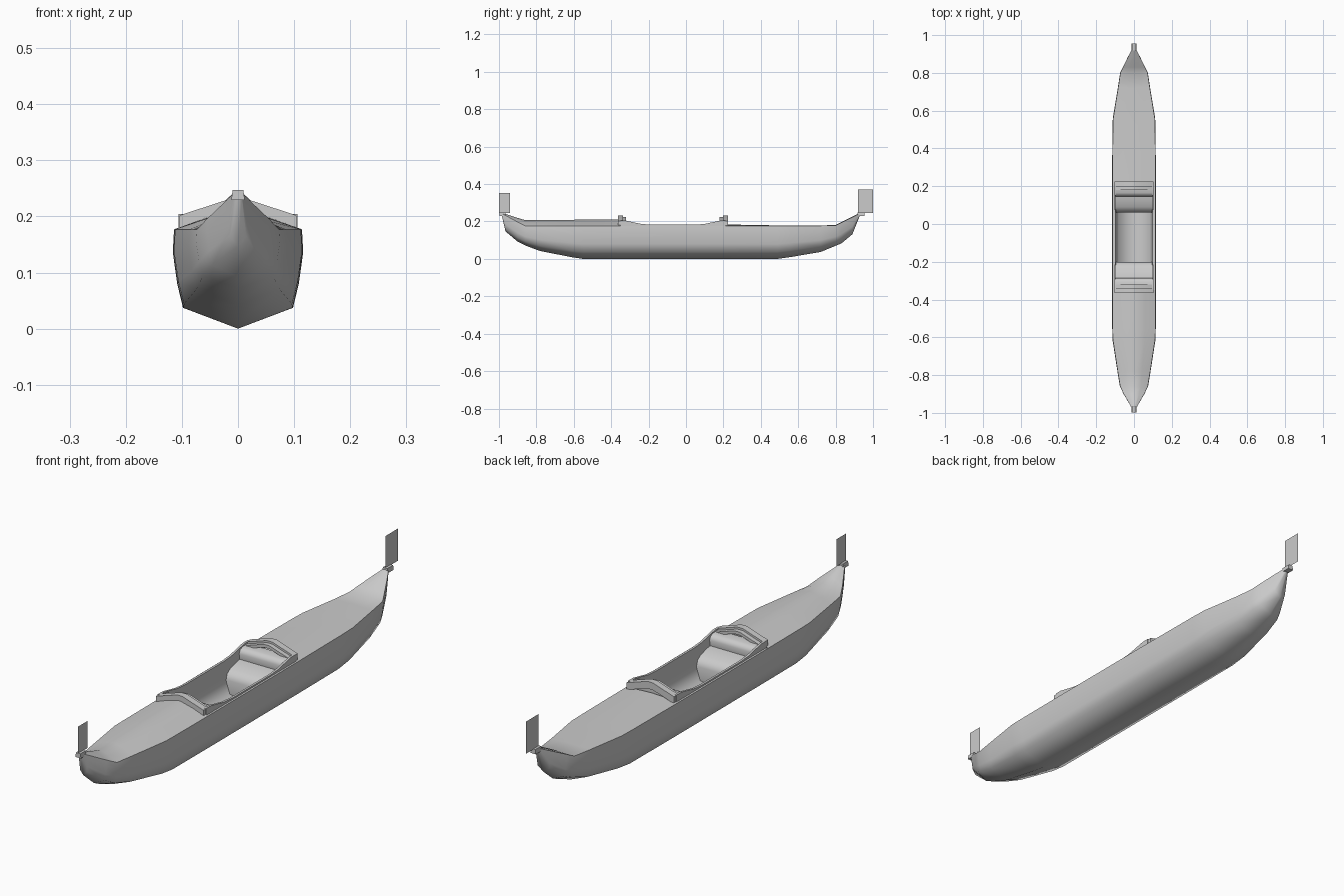
import bpy
import bmesh
from math import radians
from mathutils import Vector

cube = bpy.data.objects.get("Cube")
if cube:
    bpy.data.objects.remove(cube, do_unlink=True)

grey = bpy.data.materials.new("plain_grey")
grey.use_nodes = True
colour = (0.6, 0.6, 0.6, 1)
grey.diffuse_color = colour
grey.node_tree.nodes["Principled BSDF"].inputs["Base Color"].default_value = colour


def loft(name, rows, closed=False, sharp=40):
    """Skin a list of equal-length point rows; closed rows also get end caps."""
    bm = bmesh.new()
    grid = [[bm.verts.new(Vector(point)) for point in row] for row in rows]
    count = len(rows[0])
    for a, b in zip(grid, grid[1:]):
        for j in range(count if closed else count - 1):
            k = (j + 1) % count
            bm.faces.new((a[j], a[k], b[k], b[j]))
    if closed:
        bm.faces.new(grid[0])
        bm.faces.new(grid[-1])
        bmesh.ops.recalc_face_normals(bm, faces=bm.faces)
    mesh = bpy.data.meshes.new(name)
    bm.to_mesh(mesh)
    bm.free()
    mesh.materials.append(grey)
    mesh.shade_smooth()
    mesh.set_sharp_from_angle(angle=radians(sharp))
    obj = bpy.data.objects.new(name, mesh)
    bpy.context.collection.objects.link(obj)
    return obj


# Stations along the boat: y, half width, gunwale height, keel height, deck centre height
stations = [
    (-.985, .008, .245, .235, .25),
    (-.965, .017, .235, .15, .243),
    (-.9, .054, .2, .095, .222),
    (-.86, .073, .18, .075, .21),
    (-.78, .086, .18, .045, .21),
    (-.61, .112, .18, .012, .212),
    (-.55, .113, .18, .003, .213),
    (-.35, .114, .18, .003, .215),
    (.21, .114, .18, .003, .187),
    (.49, .112, .18, .003, .182),
    (.56, .11, .18, .013, .182),
    (.72, .084, .18, .04, .182),
    (.8, .072, .182, .073, .184),
    (.83, .058, .197, .085, .2),
    (.89, .029, .226, .135, .23),
    (.93, .008, .245, .235, .25),
]
cockpit_front, cockpit_back = -.35, .21
middle = -.07  # the cockpit is symmetric about this y


def hull_row(y, w, gunwale, keel, _):
    rise = gunwale - keel
    half = [(w, gunwale), (w * 1.02, keel + rise * .77),
            (w * .95, keel + rise * .45), (w * .86, keel + rise * .21)]
    section = half + [(0, keel)] + [(-x, z) for x, z in reversed(half)]
    return [(x, y, z) for x, z in section]


def deck_row(y, w, gunwale, _, centre):
    slope = gunwale + (centre - gunwale) * .6
    return [(-w, y, gunwale), (-w / 2, y, slope), (0, y, centre),
            (w / 2, y, slope), (w, y, gunwale)]


# Hull shell and the two decks
loft("hull", [hull_row(*s) for s in stations], sharp=75)
loft("front_deck", [deck_row(*s) for s in stations if s[0] <= cockpit_front])
loft("rear_deck", [deck_row(*s) for s in stations if s[0] >= cockpit_back])

# Cockpit liner with a shallow V floor
liner = [(-.1, .18), (-.094, .1), (-.082, .055), (0, .04),
         (.082, .055), (.094, .1), (.1, .18)]
loft("cockpit_liner", [[(x, y, z) for x, z in liner]
                       for y in (cockpit_front, cockpit_back)], sharp=70)

# Side decks and the raised rails beside the cockpit
rail_heights = [(-.28, .207), (-.25, .207), (-.17, .19), (-.12, .186),
                (.12, .186), (.17, .19), (.25, .207), (.28, .207)]
for side, sign in (("right", -1), ("left", 1)):
    edges = sorted((.099 * sign, .114 * sign))
    loft(side + "_side_deck", [[(x, y, .18) for x in edges]
                               for y in (cockpit_front, cockpit_back)])
    loft(side + "_rail", [
        [(.097 * sign, middle + u, .172), (.106 * sign, middle + u, .172),
         (.106 * sign, middle + u, top), (.097 * sign, middle + u, top)]
        for u, top in rail_heights], closed=True)

# Peaked coamings and stepped cushions, mirrored at both cockpit ends
cushion = [(.27, .2), (.235, .2), (.222, .193), (.216, .18), (.219, .157),
           (.2, .154), (.16, .143), (.14, .13), (.131, .11), (.137, .045), (.27, .045)]


def coaming(name, near, far, lift, drop):
    section = [(-.104, .205), (-.012, .235), (.012, .235), (.104, .205)]
    ring = [(x, z + lift) for x, z in section]
    ring += [(x, z - drop) for x, z in reversed(section)]
    loft(name, [[(x, y, z) for x, z in ring] for y in (near, far)], closed=True)


for end, sign in (("front", -1), ("rear", 1)):
    coaming(end + "_coaming", middle + sign * .268, middle + sign * .294, 0, .028)
    coaming(end + "_coaming_lip", middle + sign * .25, middle + sign * .27, -.008, .02)
    loft(end + "_cushion", [[(x, middle + sign * u, z) for u, z in cushion]
                            for x in (-.097, .097)], closed=True, sharp=50)

# Grab handles and upright flags at the tips
for end, y0, y1, flag0, flag1, top in (("bow", -.998, -.965, -1, -.94, .355),
                                       ("stern", .918, .955, .92, 1, .375)):
    loft(end + "_handle", [[(-w, y, .232), (w, y, .232),
                            (w * .8, y, .25), (-w * .8, y, .25)]
                           for y, w in ((y0, .012), (y1, .012))], closed=True)
    loft(end + "_flag", [[(0, flag0, z), (0, flag1, z)] for z in (.248, top)])

# Rest the keel on the ground
for obj in bpy.context.collection.objects:
    if obj.type == "MESH" and obj.data.materials and obj.data.materials[0] == grey:
        obj.location.z = -.003
